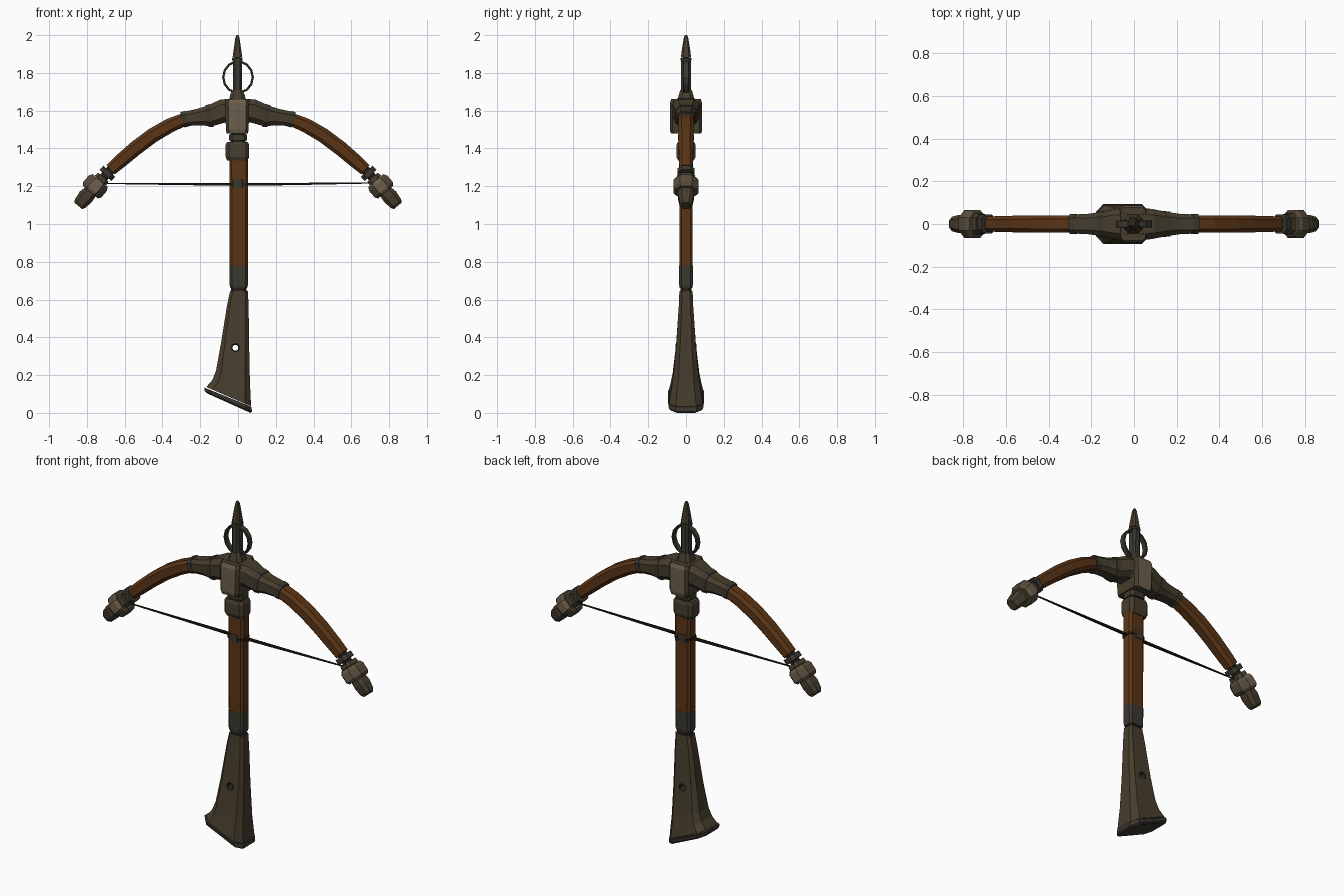
import bpy, bmesh, math
from mathutils import Vector


def material(name, rgb):
    m = bpy.data.materials.new(name)
    m.diffuse_color = (*rgb, 1)
    return m


WOOD = material("brown wood", (0.105, 0.036, 0.008))
OLIVE = material("olive metal", (0.062, 0.047, 0.026))
TAN = material("worn tan metal", (0.155, 0.115, 0.072))
WORN = material("dull tan metal", (0.095, 0.073, 0.046))
GREY = material("grey iron", (0.045, 0.040, 0.030))
DARK = material("dark iron", (0.018, 0.014, 0.009))


def loft(name, sections, mats, chamfer=0.3, rule=None):
    """Skin chamfered rectangles; each is (left xz, right xz, half depth)."""
    bm = bmesh.new()
    rings = []
    for (lx, lz), (rx, rz), d in sections:
        a, b = Vector((lx, 0, lz)), Vector((rx, 0, rz))
        mid, half = (a + b) / 2, (b - a) / 2
        c = chamfer * min(half.length, d)
        u, v = 1 - c / half.length, 1 - c / d
        ring = [(-u, -1), (u, -1), (1, -v), (1, v), (u, 1), (-u, 1), (-1, v), (-1, -v)]
        rings.append([bm.verts.new(mid + half * p + Vector((0, d * q, 0))) for p, q in ring])
    for r, s in zip(rings, rings[1:]):
        for i in range(8):
            j = (i + 1) % 8
            bm.faces.new((r[i], r[j], s[j], s[i]))
    bm.faces.new(rings[0])
    bm.faces.new(rings[-1])
    bmesh.ops.recalc_face_normals(bm, faces=bm.faces)
    if rule:
        for f in bm.faces:
            f.material_index = rule(f)
    me = bpy.data.meshes.new(name)
    bm.to_mesh(me)
    bm.free()
    ob = bpy.data.objects.new(name, me)
    bpy.context.collection.objects.link(ob)
    for m in (mats if isinstance(mats, list) else [mats]):
        me.materials.append(m)
    return ob


def sweep(name, path, mats, chamfer=0.45, rule=None, side=1):
    """Loft along (x, z, half width, half depth) stations in the xz plane."""
    pts = [Vector((side * p[0], p[1])) for p in path]
    out = []
    for i, (p, st) in enumerate(zip(pts, path)):
        t = (pts[min(i + 1, len(pts) - 1)] - pts[max(i - 1, 0)]).normalized()
        n = Vector((t.y, -t.x)) * st[2]
        out.append((tuple(p - n), tuple(p + n), st[3]))
    return loft(name, out, mats, chamfer, rule)


def column(name, x, rows, mats, **kw):
    """Upright part from (z, half width, half depth) rows."""
    return sweep(name, [(x, z, w, d) for z, w, d in rows], mats, **kw)


def facing(f):
    return 1 if abs(f.normal.y) > 0.8 else 0


# shoulder stock, flaring to a slanted foot
stock = loft("stock", [
    ((-0.042, 0.645), (0.052, 0.645), 0.035),
    ((-0.058, 0.57), (0.056, 0.57), 0.038),
    ((-0.09, 0.37), (0.059, 0.35), 0.052),
    ((-0.116, 0.225), (0.063, 0.16), 0.070),
    ((-0.135, 0.175), (0.066, 0.10), 0.080),
    ((-0.168, 0.137), (0.069, 0.035), 0.090)], OLIVE, 0.4)
loft("butt_plate", [
    ((-0.178, 0.134), (0.071, 0.032), 0.094),
    ((-0.176, 0.115), (0.074, 0.007), 0.090),
    ((-0.165, 0.104), (0.066, 0.000), 0.080)], GREY, 0.4)

# hole through the stock, with a dark rim on each side
bpy.ops.mesh.primitive_cylinder_add(vertices=10, radius=0.018, depth=0.4,
                                    location=(-0.014, 0, 0.345), rotation=(math.pi / 2, 0, 0))
cutter = bpy.context.object
cutter.name = "hole_cutter"
cutter.data.materials.append(DARK)
mod = stock.modifiers.new("hole", "BOOLEAN")
mod.object = cutter
mod.operation = "DIFFERENCE"
mod.solver = "EXACT"
bpy.context.view_layer.objects.active = stock
bpy.ops.object.modifier_apply(modifier=mod.name)
bpy.data.objects.remove(cutter)
for y in (-0.052, 0.052):
    bpy.ops.mesh.primitive_torus_add(major_radius=0.020, minor_radius=0.004, major_segments=10,
                                     minor_segments=4, location=(-0.014, y, 0.345),
                                     rotation=(math.pi / 2, 0, 0))
    bpy.context.object.name = "hole_rim"
    bpy.context.object.data.materials.append(DARK)

# tiller: dark seam, metal sleeve, wooden shaft, collars
column("stock_seam", 0.004, [(0.64, 0.040, 0.028), (0.665, 0.040, 0.028)], DARK)
column("tiller_sleeve", 0.004, [(0.66, 0.044, 0.033), (0.675, 0.048, 0.036), (0.78, 0.049, 0.036)],
       GREY, chamfer=0.35)
column("tiller", 0.004, [(0.78, 0.048, 0.035), (1.34, 0.050, 0.036)], WOOD, chamfer=0.35)
column("collar", -0.003, [(1.335, 0.054, 0.040), (1.355, 0.062, 0.050), (1.42, 0.062, 0.050),
                          (1.435, 0.054, 0.043)], OLIVE, chamfer=0.35)
column("neck_seam", 0, [(1.43, 0.040, 0.035), (1.49, 0.040, 0.035)], DARK)
column("neck", 0, [(1.442, 0.048, 0.043), (1.475, 0.048, 0.043)], GREY, chamfer=0.35)

# head block with worn front and back plates
column("head_block", -0.004, [(1.478, 0.056, 0.080), (1.50, 0.060, 0.086), (1.64, 0.064, 0.086),
                              (1.662, 0.058, 0.078)], [OLIVE, TAN], chamfer=0.25, rule=facing)

# top spike
column("spike_base", -0.003, [(1.655, 0.045, 0.045), (1.685, 0.038, 0.038), (1.71, 0.026, 0.030)], OLIVE)
column("spike_stem", -0.003, [(1.70, 0.024, 0.026), (1.865, 0.024, 0.027)], GREY)
column("spike_seam", -0.003, [(1.86, 0.015, 0.016), (1.885, 0.015, 0.016)], DARK)
column("spike_collar", -0.003, [(1.865, 0.028, 0.029), (1.878, 0.028, 0.029)], GREY)
column("spike_tip", -0.003, [(1.882, 0.026, 0.027), (1.93, 0.019, 0.021), (1.985, 0.011, 0.012),
                             (2.0, 0.006, 0.006)], OLIVE)

for side, word in ((-1, "left"), (1, "right")):
    def part(name, path, mats, **kw):
        sweep(word + "_" + name, path, mats, side=side, **kw)

    # stirrup ring around the spike
    arc = [math.radians(a) for a in range(-78, 79, 26)]
    part("stirrup", [(0.078 * math.cos(a), 1.777 + 0.083 * math.sin(a), 0.006, 0.017) for a in arc], GREY)

    # bow arm bracket and its straps
    part("bracket", [(0.03, 1.598, 0.066, 0.076), (0.08, 1.598, 0.062, 0.070),
                     (0.15, 1.572, 0.056, 0.056), (0.21, 1.566, 0.044, 0.048),
                     (0.285, 1.556, 0.038, 0.044)], OLIVE)
    part("bracket_strap", [(0.14, 1.575, 0.061, 0.060), (0.165, 1.571, 0.057, 0.058)], GREY)
    part("bracket_end", [(0.27, 1.558, 0.042, 0.047), (0.295, 1.551, 0.042, 0.046)], GREY)

    # wooden bow arm
    part("bow_arm", [(0.28, 1.555, 0.034, 0.040), (0.36, 1.522, 0.038, 0.040),
                     (0.45, 1.470, 0.039, 0.040), (0.54, 1.403, 0.039, 0.039),
                     (0.62, 1.335, 0.037, 0.037), (0.675, 1.287, 0.033, 0.035)], WOOD)

    # end fittings: core rod, ring, nut, washer and tip
    part("end_core", [(0.665, 1.295, 0.024, 0.026), (0.80, 1.155, 0.024, 0.026)], DARK)
    part("end_ring", [(0.682, 1.279, 0.043, 0.044), (0.702, 1.258, 0.043, 0.044)], GREY)
    part("end_washer", [(0.712, 1.248, 0.036, 0.046), (0.728, 1.230, 0.040, 0.050)], OLIVE)
    part("end_nut", [(0.730, 1.230, 0.052, 0.056), (0.742, 1.216, 0.063, 0.066),
                     (0.772, 1.181, 0.063, 0.066), (0.782, 1.169, 0.052, 0.056)],
         [WORN, TAN], chamfer=0.55, rule=facing)
    part("end_tip", [(0.780, 1.172, 0.036, 0.040), (0.805, 1.145, 0.042, 0.042),
                     (0.836, 1.108, 0.036, 0.034), (0.846, 1.096, 0.026, 0.024)], OLIVE)

# bowstring and the catch it crosses
sweep("bowstring", [(-0.70, 1.215, 0.003, 0.004), (-0.3, 1.212, 0.006, 0.007), (0, 1.210, 0.008, 0.009),
                    (0.3, 1.212, 0.006, 0.007), (0.70, 1.217, 0.003, 0.004)], DARK)
column("string_catch", -0.003, [(1.19, 0.030, 0.041), (1.235, 0.030, 0.041)], GREY, chamfer=0.2)
column("string_wrap", 0.004, [(1.203, 0.053, 0.0385), (1.217, 0.053, 0.0385)], DARK, chamfer=0.3)
